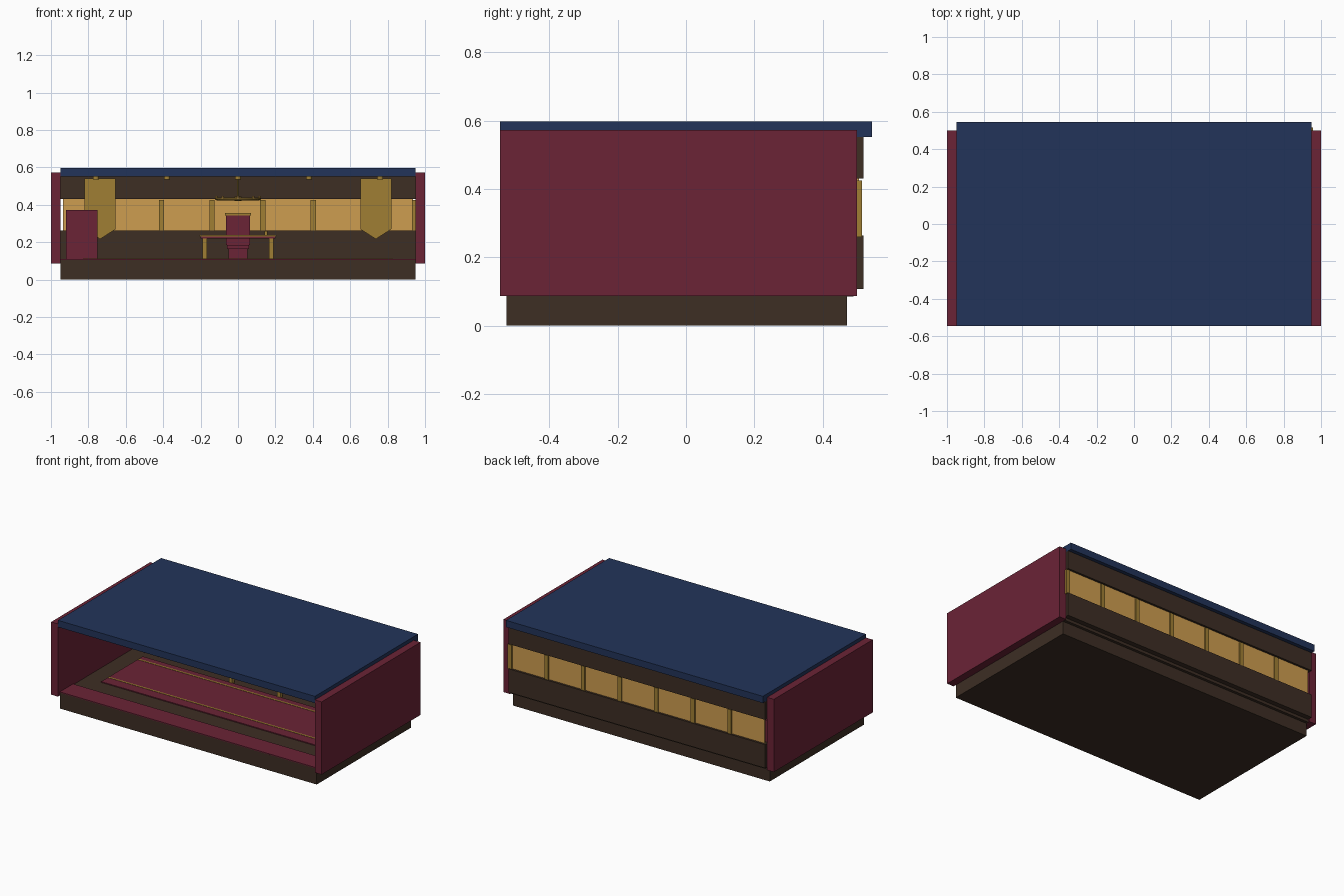
import bpy, bmesh, math
from mathutils import Matrix

if "Cube" in bpy.data.objects:
    bpy.data.objects.remove(bpy.data.objects["Cube"])


def material(name, rgb):
    lin = [((c / 255 + 0.055) / 1.055) ** 2.4 for c in rgb]
    m = bpy.data.materials.new(name)
    m.diffuse_color = (*lin, 1)
    m.use_nodes = True
    m.node_tree.nodes["Principled BSDF"].inputs["Base Color"].default_value = m.diffuse_color
    return m


RED = material("burgundy", (107, 35, 54))
NAVY = material("navy", (34, 52, 90))
WOOD = material("dark wood", (61, 46, 36))
BRASS = material("brass", (160, 127, 52))
GLASS = material("amber glass", (206, 157, 80))


def finish(name, bm, mat):
    bmesh.ops.recalc_face_normals(bm, faces=bm.faces)
    me = bpy.data.meshes.new(name)
    bm.to_mesh(me)
    bm.free()
    me.materials.append(mat)
    ob = bpy.data.objects.new(name, me)
    bpy.context.collection.objects.link(ob)
    return ob


def box(name, x, y, z, mat):
    """Box from (min, max) ranges."""
    bm = bmesh.new()
    r = (x, y, z)
    size = [b - a for a, b in r]
    mid = [(a + b) / 2 for a, b in r]
    bmesh.ops.create_cube(bm, size=1, matrix=Matrix.Translation(mid) @ Matrix.Diagonal((*size, 1)))
    return finish(name, bm, mat)


def cyl(name, x, y, z0, z1, rad, mat, sides=16):
    bm = bmesh.new()
    bmesh.ops.create_cone(bm, cap_ends=True, segments=sides, radius1=rad, radius2=rad,
                          depth=z1 - z0, matrix=Matrix.Translation((x, y, (z0 + z1) / 2)))
    return finish(name, bm, mat)


# Shell: plinth, floor, side walls, roof
box("plinth", (-.95, .95), (-.525, .472), (0, .086), WOOD)
box("floor", (-.95, .95), (-.525, .49), (.086, .105), WOOD)
for s, n in ((-1, "left"), (1, "right")):
    box(n + "_wall", tuple(sorted((s * .95, s))), (-.545, .50), (.087, .573), RED)
box("roof", (-.95, .95), (-.545, .545), (.552, .597), NAVY)

# Back wall with its window band
box("back_wall_lower", (-.95, .95), (.48, .52), (.107, .264), WOOD)
box("back_wall_upper", (-.95, .95), (.48, .52), (.43, .552), WOOD)
box("window_glass", (-.935, .935), (.494, .506), (.262, .432), GLASS)
for i in range(7):
    x = -.68 + i * .2707
    box(f"mullion_{i}", (x - .014, x + .014), (.485, .515), (.26, .425), BRASS)

# Floor runner and rug with brass bands
box("front_runner", (-.95, .95), (-.525, -.385), (.105, .111), RED)
box("rug", (-.83, .83), (-.26, .18), (.105, .111), RED)
for y in (-.185, .13):
    box("rug_band", (-.83, .83), (y - .006, y + .006), (.111, .113), BRASS)

# Table
box("table_top", (-.2, .2), (.17, .36), (.22, .231), RED)
box("table_trim", (-.205, .205), (.165, .365), (.231, .238), BRASS)
for x in (-.178, .178):
    for y in (.187, .343):
        box("table_leg", (x - .012, x + .012), (y - .012, y + .012), (.105, .22), BRASS)
cyl("table_cup", .15, .26, .238, .26, .009, BRASS, 12)

# Chair behind the table
box("chair_base", (-.05, .05), (.39, .46), (.105, .165), RED)
box("chair_seat", (-.06, .06), (.375, .46), (.165, .185), RED)
box("chair_back", (-.064, .064), (.44, .465), (.185, .343), RED)
box("chair_cap", (-.07, .07), (.437, .468), (.343, .355), BRASS)

# Cabinet by the left wall
box("cabinet", (-.92, -.75), (.24, .42), (.105, .373), RED)

# Pointed banners
for s in (-1, 1):
    bm = bmesh.new()
    pts = [(-.083, .54), (-.083, .27), (0, .217), (.083, .27), (.083, .54)]
    f = bm.faces.new([bm.verts.new((s * .737 + x, .455, z)) for x, z in pts])
    ext = bmesh.ops.extrude_face_region(bm, geom=[f])
    bmesh.ops.translate(bm, vec=(0, .015, 0),
                        verts=[v for v in ext["geom"] if isinstance(v, bmesh.types.BMVert)])
    finish("banner", bm, BRASS)

# Ceiling lamps and chandelier
for i in range(-2, 3):
    cyl("ceiling_lamp", i * .38, 0, .535, .553, .016, BRASS)
cyl("chandelier_rod", 0, .2, .43, .552, .005, BRASS, 8)
cyl("chandelier_hub", 0, .2, .42, .445, .02, BRASS)
bpy.ops.mesh.primitive_torus_add(location=(0, .2, .432), major_radius=.115, minor_radius=.008,
                                 major_segments=32, minor_segments=8)
ring = bpy.context.object
ring.name = "chandelier_ring"
ring.data.materials.append(BRASS)
bpy.ops.object.shade_smooth_by_angle()
box("chandelier_arm_x", (-.115, .115), (.196, .204), (.428, .436), BRASS)
box("chandelier_arm_y", (-.004, .004), (.085, .315), (.428, .436), BRASS)
for i in range(8):
    a = i * math.pi / 4
    cyl("chandelier_bulb", .115 * math.cos(a), .2 + .115 * math.sin(a), .435, .448, .007, GLASS, 8)
